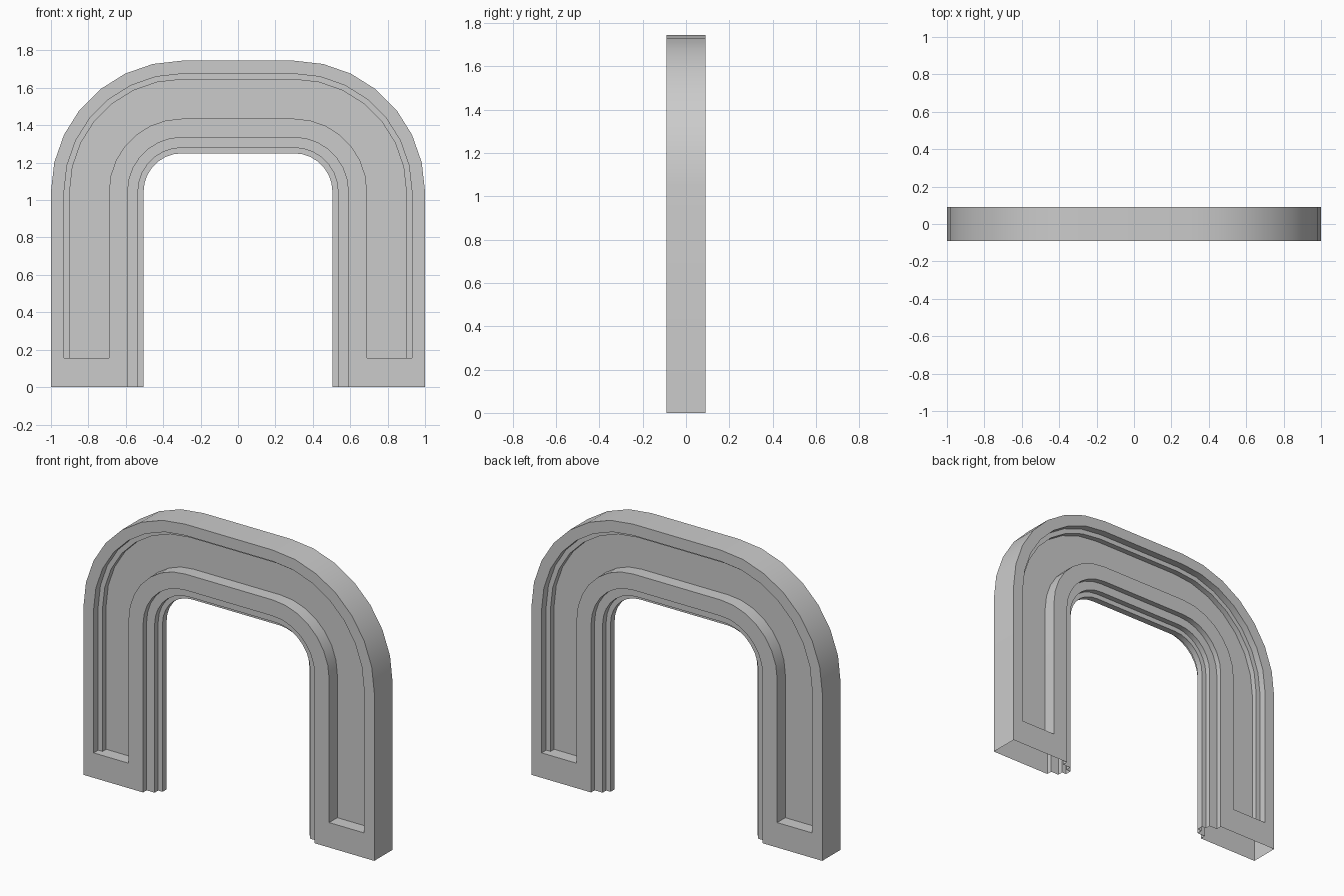
import bpy, bmesh, math

if "Cube" in bpy.data.objects:
    bpy.data.objects.remove(bpy.data.objects["Cube"])

# Cross-section: (distance in from the outer edge, half depth)
HALF = [(0, .09), (.07, .09), (.07, .045), (.10, .045), (.10, .01), (.31, .01),
        (.31, .09), (.41, .09), (.41, .055), (.465, .055), (.465, .02), (.495, .02)]
RING = [(o, -d) for o, d in HALF] + [(o, d) for o, d in reversed(HALF)]
N = len(RING)
FRONT_RECESS = list(range(1, 7))
BACK_RECESS = [N - 1 - i for i in reversed(FRONT_RECESS)]
HIDDEN = set(FRONT_RECESS[1:-1] + BACK_RECESS[1:-1])
PLAIN = [i for i in range(N) if i not in HIDDEN]

# Path of the outer edge: (x, z, outward x, outward z)
CX, CZ, R, STEPS, SILL = .30, 1.045, .70, 7, .155
right = [(1, 0, 1, 0), (1, SILL, 1, 0)]
for k in range(STEPS + 1):
    a = math.pi / 2 * k / STEPS
    c, s = math.cos(a), math.sin(a)
    right.append((CX + R * c, CZ + R * s, c, s))
path = right + [(-x, z, -nx, nz) for x, z, nx, nz in reversed(right)]

bm = bmesh.new()
rings = [[bm.verts.new((x - nx * o, y, z - nz * o)) for o, y in RING]
         for x, z, nx, nz in path]

# Sweep the section; the feet have no recess and stay open underneath
last = len(rings) - 2
for s in range(len(rings) - 1):
    ids = PLAIN if s in (0, last) else list(range(N))
    a, b = rings[s], rings[s + 1]
    for i, j in zip(ids, ids[1:] + ids[:1]):
        bm.faces.new((a[i], a[j], b[j], b[i]))

# Recess sills above the feet
for ring in (rings[1], rings[last]):
    for ids in (FRONT_RECESS, BACK_RECESS):
        bm.faces.new([ring[i] for i in ids])

loose = [v for v in bm.verts if not v.link_faces]
bmesh.ops.delete(bm, geom=loose, context='VERTS')
bmesh.ops.recalc_face_normals(bm, faces=bm.faces[:])

mesh = bpy.data.meshes.new("arch_frame")
bm.to_mesh(mesh)
bm.free()
arch = bpy.data.objects.new("arch_frame", mesh)
bpy.context.collection.objects.link(arch)

grey = bpy.data.materials.new("light_grey")
grey.diffuse_color = (.6, .6, .6, 1)
grey.use_nodes = True
grey.node_tree.nodes["Principled BSDF"].inputs["Base Color"].default_value = grey.diffuse_color
mesh.materials.append(grey)

# Centre the height on the ground and smooth the curve
bpy.context.view_layer.objects.active = arch
arch.select_set(True)
bpy.ops.object.shade_smooth_by_angle(angle=math.radians(30))
